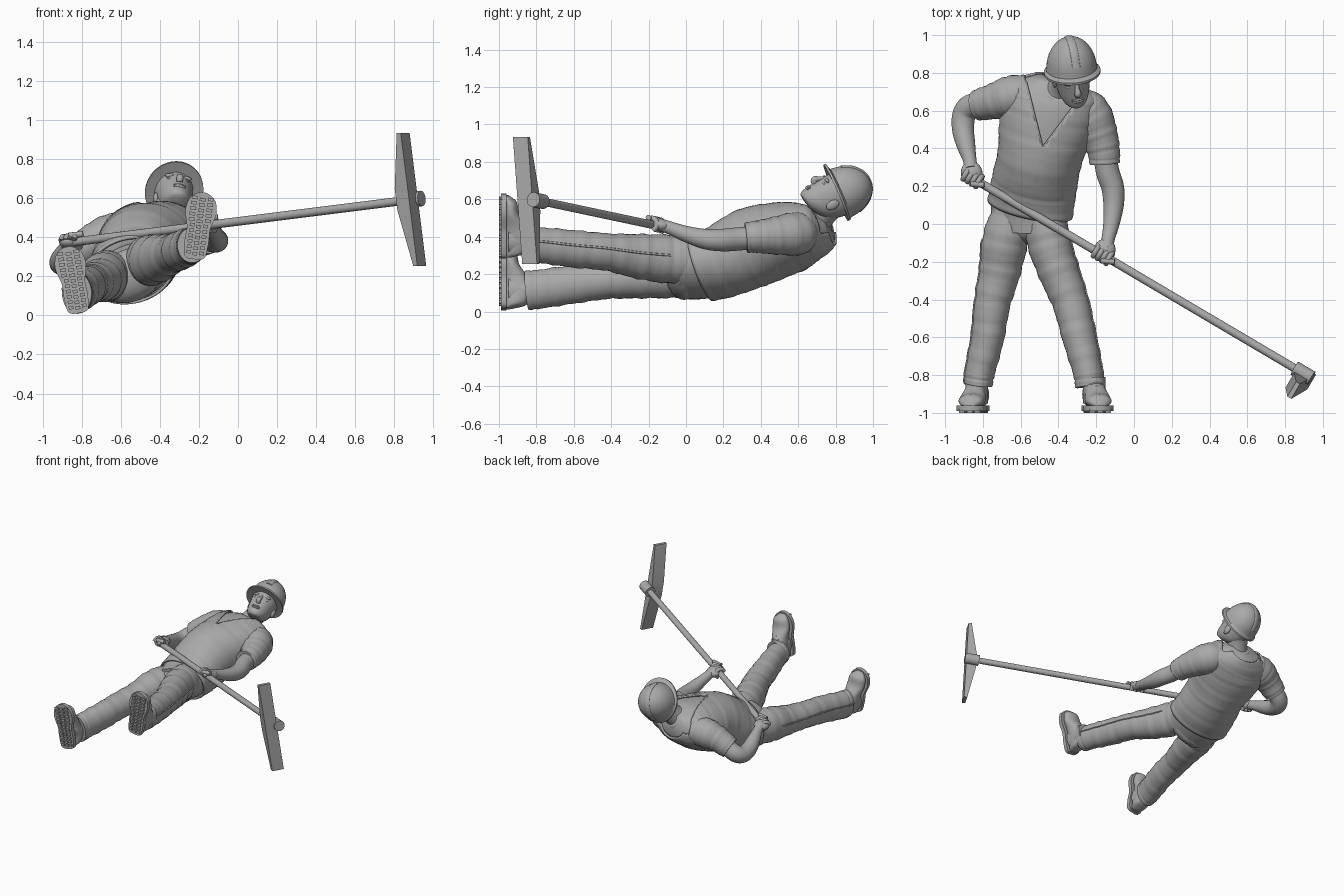
import bpy, bmesh, math
from mathutils import Vector as V
from mathutils.bvhtree import BVHTree

if "Cube" in bpy.data.objects:
    bpy.data.objects.remove(bpy.data.objects["Cube"], do_unlink=True)

GREY = bpy.data.materials.new("plain_grey")
GREY.use_nodes = True
GREY.diffuse_color = (0.4, 0.4, 0.4, 1)
GREY.node_tree.nodes["Principled BSDF"].inputs["Base Color"].default_value = GREY.diffuse_color
X, Y, Z = V((1, 0, 0)), V((0, 1, 0)), V((0, 0, 1))


def finish(name, bm, angle=40):
    bmesh.ops.recalc_face_normals(bm, faces=bm.faces)
    me = bpy.data.meshes.new(name)
    bm.to_mesh(me)
    bm.free()
    me.materials.append(GREY)
    ob = bpy.data.objects.new(name, me)
    bpy.context.collection.objects.link(ob)
    bpy.ops.object.select_all(action="DESELECT")
    ob.select_set(True)
    bpy.context.view_layer.objects.active = ob
    bpy.ops.object.shade_smooth_by_angle(angle=math.radians(angle))
    return ob


def loft(rings, seg=32, caps=True):
    """Bridge ellipses given as (centre, half axis, half axis)."""
    bm = bmesh.new()
    loops = [[bm.verts.new(c + a * math.cos(t) + b * math.sin(t))
              for t in (math.tau * i / seg for i in range(seg))] for c, a, b in rings]
    for p, q in zip(loops, loops[1:]):
        for i in range(seg):
            j = (i + 1) % seg
            bm.faces.new((p[i], p[j], q[j], q[i]))
    if caps:
        bm.faces.new(loops[0])
        bm.faces.new(loops[-1])
    return bm


def smooth(rows, steps=6):
    """Catmull-Rom through rows of numbers."""
    p = [V(r) for r in rows]
    p = [2 * p[0] - p[1]] + p + [2 * p[-1] - p[-2]]
    out = []
    for a, b, c, d in zip(p, p[1:], p[2:], p[3:]):
        for k in range(steps):
            t = k / steps
            out.append(0.5 * (2 * b + (c - a) * t + (2 * a - 5 * b + 4 * c - d) * t * t
                              + (3 * b - a - 3 * c + d) * t ** 3))
    return out + [p[-2]]


def tube(rows, side=X, seg=32, steps=6, folds=0.0, grow=0.0, twist=None, caps=True):
    """Loft along rows of (x, y, z, half width, half depth)."""
    pts = smooth([r if len(r) == 5 else (*r, r[-1]) for r in rows], steps)
    mids = [V(p[:3]) for p in pts]
    rings = []
    for i, p in enumerate(pts):
        tan = (mids[min(i + 1, len(mids) - 1)] - mids[max(i - 1, 0)]).normalized()
        s = side.lerp(twist, i / (len(pts) - 1)) if twist else side
        a = (s - tan * s.dot(tan)).normalized()
        f = 1 + folds * math.sin(i * 1.7) * math.sin(i * 0.45 + 1)
        rings.append((mids[i], a * (p[3] * f + grow), tan.cross(a) * (p[4] * f + grow)))
    return loft(rings, seg, caps)


def ball(name, centre, a, b, c):
    n = 9
    ang = [math.pi * (i + 0.15) / (n - 0.7) for i in range(n)]
    return finish(name, loft([(centre + c * -math.cos(t), a * math.sin(t), b * math.sin(t))
                              for t in ang], 16), 80)


def seam(name, surface, points, r=0.006, ray=-Z):
    """Thin piping laid on a surface."""
    rows = []
    for p in smooth(points, 8):
        hit = surface.ray_cast(p - ray * 2, ray)[0]
        if hit:
            rows.append((*hit, r))
    finish(name, tube(rows, side=Z, seg=8, steps=1), 80)


# Torso and open vest
TORSO = [(-.55, -.04, .22, .20, .14), (-.55, .08, .23, .215, .155), (-.53, .2, .27, .21, .175),
         (-.5, .35, .34, .205, .195), (-.47, .5, .385, .23, .18), (-.44, .63, .42, .235, .155),
         (-.43, .71, .435, .21, .12), (-.42, .77, .45, .1, .08)]
HIPS, CHEST = V((.9, 0, .42)), V((.97, -.24, -.02))
finish("shirt_body", tube(TORSO, HIPS, 48, twist=CHEST), 80)
vest = tube(TORSO[1:], V((.91, -.03, .36)), 64, 8, folds=.012, grow=.013, twist=CHEST, caps=False)
TIP = V((-.485, .4, 0))
edges = [V((-.585, .8, 0)), V((-.23, .74, 0))]
norms = [(e - TIP).cross(Z).normalized() for e in edges]
for n in norms:
    bmesh.ops.bisect_plane(vest, geom=vest.verts[:] + vest.edges[:] + vest.faces[:],
                           plane_co=TIP, plane_no=n)
opening = [f for f in vest.faces if f.normal.z * (f.calc_center_median() - V((-.46, .5, .4))).z >= 0
           and f.calc_center_median().z > .42 and f.calc_center_median().y > .4
           and (f.calc_center_median() - TIP).dot(norms[0]) > 0
           and (f.calc_center_median() - TIP).dot(norms[1]) < 0]
surface = BVHTree.FromBMesh(vest)
bmesh.ops.delete(vest, geom=opening, context="FACES")
vest_ob = finish("vest", vest)
shell = vest_ob.modifiers.new("thickness", "SOLIDIFY")
shell.thickness, shell.offset = .014, 0
seam("vest_zip", surface, [(-.485, .4, 0), (-.51, .28, 0), (-.53, .16, 0), (-.545, .09, 0)], .008)
for label, e in zip(("right", "left"), edges):
    seam(label + "_lapel_edge", surface, [TIP, TIP.lerp(e, .5), TIP.lerp(e, .88)], .007)

# Trousers, with a side seam on each leg
LEGS = {
    "right": [(-.63, .08, .21, .11, .12), (-.68, -.08, .2, .122, .128), (-.71, -.25, .178, .11, .108),
              (-.75, -.42, .165, .096, .098), (-.775, -.6, .145, .088, .102),
              (-.815, -.78, .12, .08, .104), (-.825, -.85, .113, .076, .105)],
    "left": [(-.47, .08, .28, .11, .12), (-.455, -.08, .28, .115, .13), (-.4, -.25, .295, .108, .12),
             (-.335, -.42, .318, .096, .1), (-.29, -.6, .335, .09, .1),
             (-.245, -.78, .355, .079, .095), (-.235, -.86, .36, .076, .09)]}
for label, rows in LEGS.items():
    leg = tube(rows, X, 36, 8, folds=.035)
    tree = BVHTree.FromBMesh(leg)
    ray = X if label == "right" else -X
    seam(label + "_trouser_seam", tree, [V(r[:3]) + Z * .02 for r in rows[1:]], .006, ray)
    finish(label + "_trouser_leg", leg, 70)
ball("trouser_seat", V((-.55, -.01, .21)), HIPS * .19, Y * .1, HIPS.cross(Y) * .14)
seam("trouser_fly", surface, [(-.55, .09, 0), (-.565, .1, 0)], .006)

# Boots: sole, lugs, upper, shaft and laces; toes point along +z
SOLE = [(0, .03), (.02, .055), (.1, .062), (.16, .06), (.24, .08), (.3, .07), (.33, .045), (.345, .015)]
UPPER = [(.005, .03, .05), (.03, .053, .13), (.1, .06, .17), (.17, .06, .135), (.24, .07, .085),
         (.3, .06, .07), (.335, .022, .03)]
for label, heel, toe in (("right", V((-.815, 0, .012)), V((-.875, 0, .357))),
                         ("left", V((-.225, 0, .288)), V((-.175, 0, .633)))):
    d = (toe - heel).normalized()
    s = Y.cross(d)
    outline = smooth(SOLE, 4)
    ring = [heel + d * t + s * w for t, w in outline] + [heel + d * t - s * w for t, w in outline[::-1]]
    bm = bmesh.new()
    base = bm.faces.new([bm.verts.new(p - Y * .99) for p in ring])
    top = bmesh.ops.extrude_face_region(bm, geom=[base])["geom"]
    bmesh.ops.translate(bm, vec=Y * .03, verts=[v for v in top if isinstance(v, bmesh.types.BMVert)])
    finish(label + "_sole", bm)
    bm = bmesh.new()
    for k in range(11):
        for m in (-1, 0, 1):
            part = bmesh.ops.create_cube(bm, size=1)["verts"]
            for v in part:
                w = s * (m * .038 + v.co.x * .027) * (1.1 if k > 5 else .9)
                v.co = heel + d * (.028 + k * .028 + v.co.z * .017 + abs(m) * .006) + w + Y * (v.co.y * .02 - .99)
    finish(label + "_sole_lugs", bm)
    rings = [(heel + d * t + Y * (h / 2 - .975), s * w, Y * h / 2) for t, w, h in smooth(UPPER, 5)]
    finish(label + "_boot_upper", loft(rings), 70)
    a = heel + d * .1
    finish(label + "_boot_shaft", tube([(a.x, -.95, a.z, .058, .085), (a.x, -.88, a.z, .06, .075),
                                        (a.x, -.81, a.z, .06, .07)]), 70)
    for k in range(4):
        c = heel + d * (.17 + .022 * k) + Y * (-.842 - .019 * k)
        finish(label + "_boot_lace", tube([(*(c - s * .03 - Y * .01), .006), (*c, .006),
                                           (*(c + s * .03 - Y * .01), .006)], Z, 8), 80)

# Arms and sleeves
ARMS = {
    "right": ([(-.56, .69, .42, .1), (-.65, .675, .41, .11), (-.74, .65, .375, .095), (-.83, .628, .32, .082)],
              [(-.78, .64, .35, .06), (-.865, .622, .29, .064), (-.9, .575, .268, .062), (-.905, .5, .28, .058),
               (-.89, .42, .315, .05), (-.87, .34, .355, .036), (-.863, .29, .38, .036)]),
    "left": ([(-.3, .63, .42, .1), (-.235, .58, .415, .115), (-.185, .47, .405, .1), (-.16, .38, .4, .086),
              (-.155, .32, .395, .08)],
             [(-.16, .4, .4, .06), (-.14, .28, .388, .062), (-.112, .19, .382, .06), (-.108, .1, .388, .054),
              (-.12, 0, .415, .043), (-.137, -.08, .445, .035), (-.145, -.13, .462, .034)])}
for label, (sleeve, arm) in ARMS.items():
    finish(label + "_sleeve", tube(sleeve, Z, 32, 8, folds=.03), 70)
    finish(label + "_arm", tube(arm, Z), 80)

# Long pole and gripping hands
def pole(x):
    return V((x, .21 - .59 * (x + .8), .375 + .125 * (x + .85)))


axis = (pole(1) - pole(0)).normalized()
up = (Z - axis * Z.dot(axis)).normalized()
out = axis.cross(up)
finish("pole", loft([(pole(x), up * .022, out * .022) for x in (-.9, .9)], 20))
for label, x, wrist in (("right", -.855, V((-.865, .31, .37))), ("left", -.165, V((-.14, -.1, .45)))):
    c = pole(x)
    into = (c - wrist).normalized()
    wide = (axis - into * axis.dot(into)).normalized()
    ball(label + "_palm", c.lerp(wrist, .4) + up * .006, wide * .058, into.cross(wide) * .036, into * .062)
    for k in range(4):
        mid = c + axis * (k - 1.5) * .026
        arc = [mid + (up * math.sin(t) + out * math.cos(t)) * .034
               for t in (math.radians(20 + 45 * j) for j in range(6))]
        finish(label + "_finger", tube([(*p, .0145) for p in arc], axis, 12, 3), 80)
    thumb = [c + axis * (.01 + .022 * j) + (out * (.03 - .01 * j) + up * .034) for j in range(4)]
    finish(label + "_thumb", tube([(*p, .015) for p in thumb], out, 12, 3), 80)

# Tool head: socket and tapered blade
finish("tool_socket", loft([(pole(x), up * .04, out * .04) for x in (.85, .94)], 20))
long = V((.085, .05, -.68))
back, wide = V((-.86, .5, 0)), V((.5, .86, 0))
mid = V((.888, -.855, .593))
bm = bmesh.new()
face = bm.faces.new([bm.verts.new(mid + long * u + back * v - wide * .046) for u, v in
                     ((-.5, -.012), (.5, -.012), (.5, .012), (.08, .065), (-.08, .065), (-.5, .012))])
top = bmesh.ops.extrude_face_region(bm, geom=[face])["geom"]
bmesh.ops.translate(bm, vec=wide * .092, verts=[v for v in top if isinstance(v, bmesh.types.BMVert)])
finish("tool_blade", bm, 20)

# Head, in a frame of its own: side, front, up
C = V((-.33, .82, .63))
U = V((-.05, .87, .49)).normalized()
F = V((.22, -.47, .86))
F = (F - U * F.dot(U)).normalized()
S = U.cross(-F)


def head(s, f, u):
    return C + S * s + F * f + U * u


finish("neck", tube([(-.42, .66, .45, .1), (-.385, .72, .51, .075), (-.345, .78, .58, .078)]), 80)
finish("shirt_collar", tube([(-.415, .68, .465, .112), (-.405, .695, .48, .105), (-.395, .71, .495, .09)]), 80)
SKULL = [(.078, -.185, .025, .022), (.05, -.17, .055, .06), (.022, -.13, .078, .095), (.006, -.07, .09, .114),
         (0, 0, .1, .12), (0, .06, .09, .11)]
finish("face", loft([(head(0, f, u), S * a, F * b) for f, u, a, b in smooth(SKULL)]), 80)
NOSE = [(.112, -.025, .009), (.124, -.055, .013), (.134, -.08, .018), (.117, -.094, .016)]
finish("nose", tube([(*head(0, f, u), r) for f, u, r in NOSE], S, 16), 80)
for lift in (-.125, -.137):
    ball("lip", head(0, .112, lift), S * .032, F * .012, U * .007)
for label, m in (("right", -1), ("left", 1)):
    ball(label + "_ear", head(m * .094, -.015, -.065), S * .013, F * .025, U * .038)
    ball(label + "_eye", head(m * .038, .1, -.048), S * .018, F * .01, U * .009)
    ball(label + "_brow", head(m * .04, .105, -.026), S * .03, F * .014, U * .01)

# Hard hat: dome with brim and crown ridge
U = V((-.05, .917, .4)).normalized()
F = (F - U * F.dot(U)).normalized()
rings = [(0, -.012, .12, .125), (.012, -.016, .149, .165), (.012, -.004, .149, .165), (0, .006, .135, .142)]
rings += [(0, .006 + .174 * math.sin(t), .133 * math.cos(t), .14 * math.cos(t))
          for t in (math.radians(7 * k) for k in range(1, 13))]
finish("hard_hat", loft([(head(0, f, u), S * a, F * b) for f, u, a, b in rings], 48))
ridge = [(*head(0, .138 * math.cos(t), .004 + .172 * math.sin(t)), .022, .009)
         for t in (math.radians(20 + 20 * k) for k in range(8))]
finish("hat_ridge", tube(ridge, S, 16, 4), 80)
